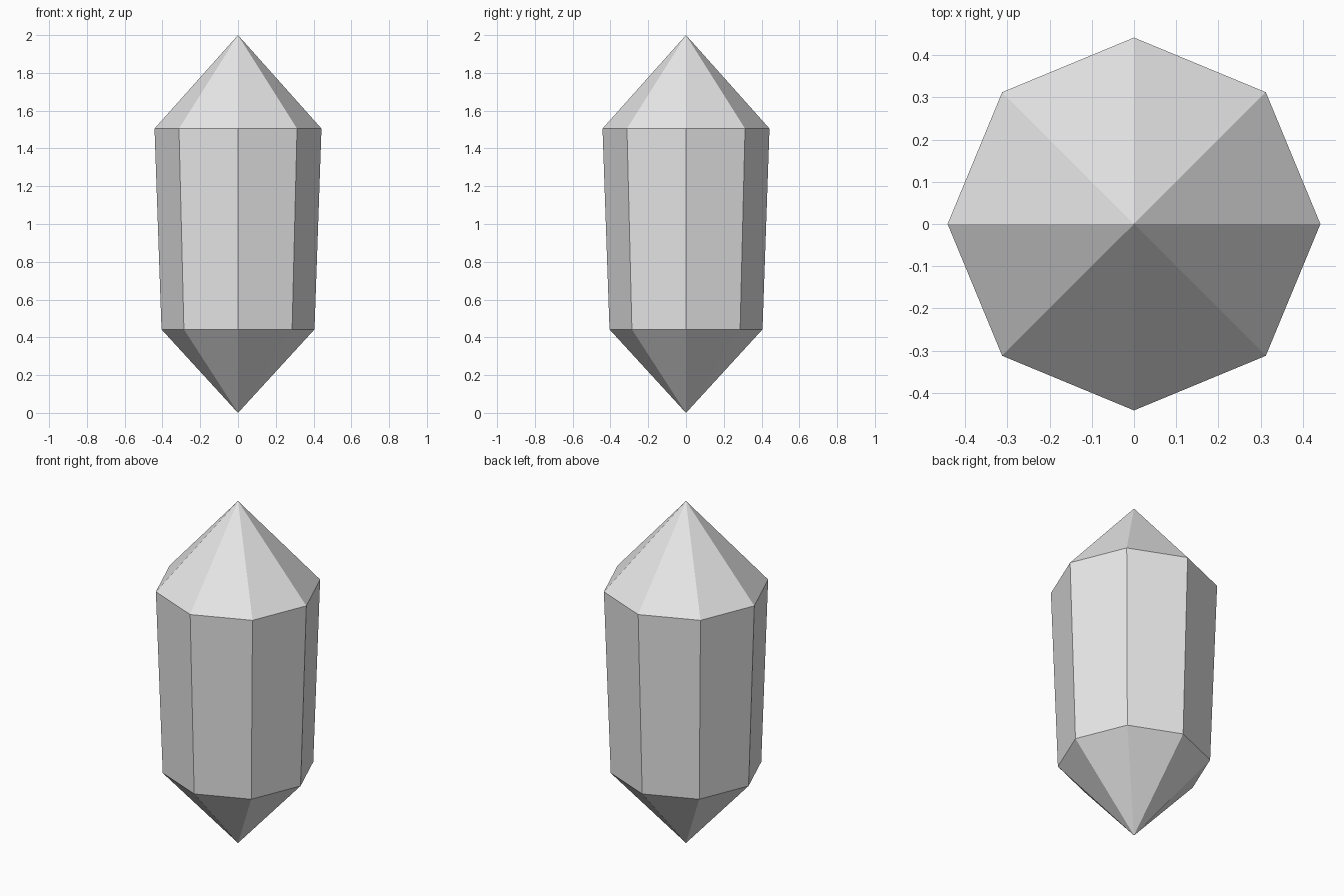
import bpy
import bmesh
from math import cos, sin, tau

SIDES = 8

if "Cube" in bpy.data.objects:
    bpy.data.objects.remove(bpy.data.objects["Cube"], do_unlink=True)

# Plain grey stone
stone = bpy.data.materials.new("grey_stone")
stone.use_nodes = True
colour = (0.8, 0.8, 0.8, 1.0)
stone.diffuse_color = colour
stone.node_tree.nodes["Principled BSDF"].inputs["Base Color"].default_value = colour

bm = bmesh.new()


def ring(radius, z):
    """Octagon with corners on the x and y axes."""
    return [bm.verts.new((radius * cos(tau * i / SIDES), radius * sin(tau * i / SIDES), z))
            for i in range(SIDES)]


# Two rings and two points
bottom_tip = bm.verts.new((0, 0, 0))
lower = ring(0.405, 0.442)
upper = ring(0.442, 1.505)
top_tip = bm.verts.new((0, 0, 2))

# Lower point, tapering shaft and upper point
for i in range(SIDES):
    j = (i + 1) % SIDES
    bm.faces.new((bottom_tip, lower[j], lower[i]))
    bm.faces.new((lower[i], lower[j], upper[j], upper[i]))
    bm.faces.new((upper[i], upper[j], top_tip))

bmesh.ops.recalc_face_normals(bm, faces=bm.faces)
mesh = bpy.data.meshes.new("crystal")
bm.to_mesh(mesh)
bm.free()
mesh.materials.append(stone)
crystal = bpy.data.objects.new("crystal", mesh)
bpy.context.collection.objects.link(crystal)
